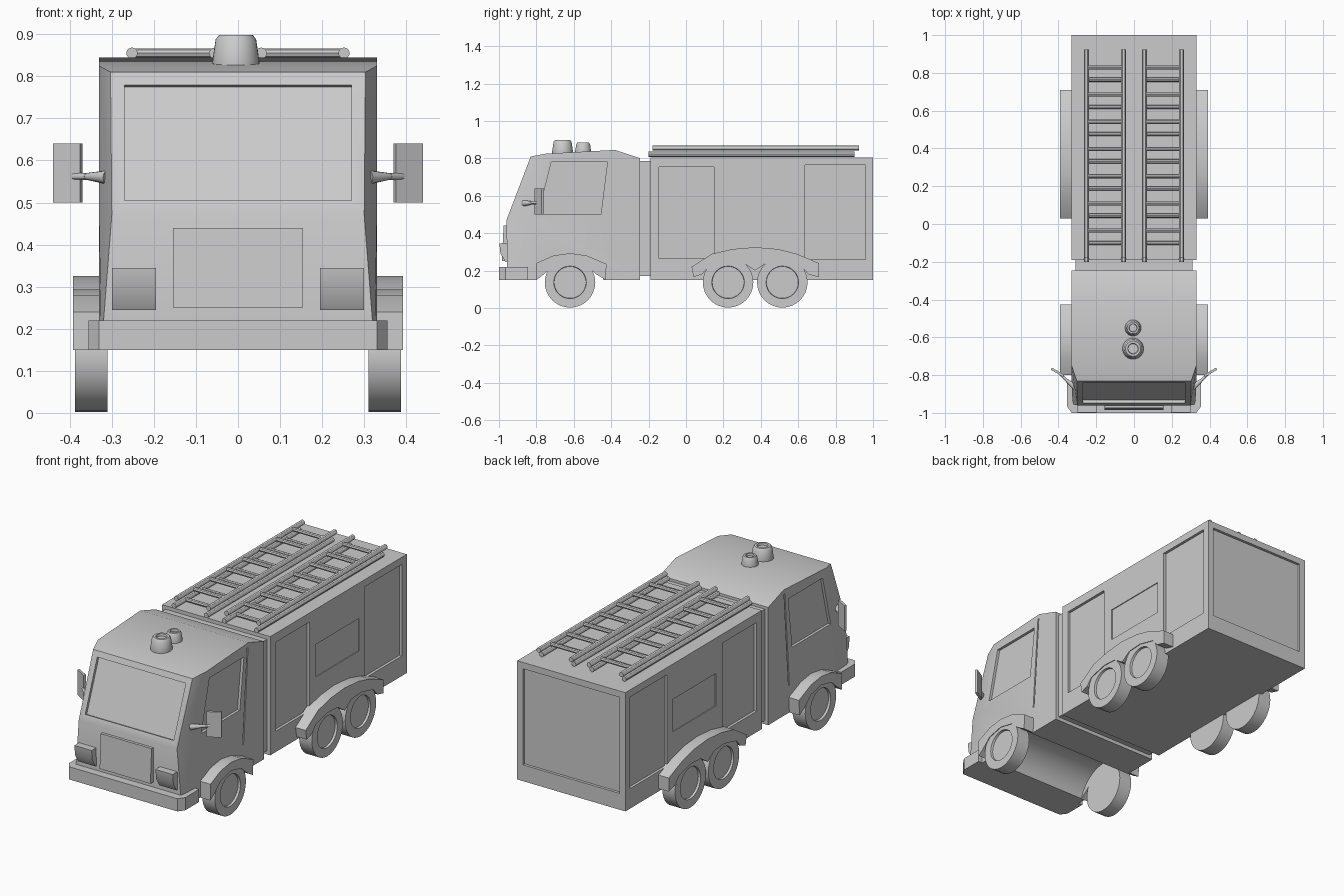
import bpy, bmesh, math
from mathutils import Vector

if "Cube" in bpy.data.objects:
    bpy.data.objects.remove(bpy.data.objects["Cube"], do_unlink=True)

grey = bpy.data.materials.new("light_grey")
grey.use_nodes = True
grey.diffuse_color = (0.6, 0.6, 0.6, 1)
grey.node_tree.nodes["Principled BSDF"].inputs["Base Color"].default_value = (0.6, 0.6, 0.6, 1)


def finish(name, bm):
    bmesh.ops.recalc_face_normals(bm, faces=bm.faces[:])
    mesh = bpy.data.meshes.new(name)
    bm.to_mesh(mesh)
    bm.free()
    mesh.materials.append(grey)
    ob = bpy.data.objects.new(name, mesh)
    bpy.context.collection.objects.link(ob)
    return ob


def prism(name, points, offset):
    """Extrude a planar loop of 3D points along an offset vector."""
    bm = bmesh.new()
    face = bm.faces.new([bm.verts.new(p) for p in points])
    extruded = bmesh.ops.extrude_face_region(bm, geom=[face], use_keep_orig=True)
    moved = [v for v in extruded["geom"] if isinstance(v, bmesh.types.BMVert)]
    bmesh.ops.translate(bm, verts=moved, vec=offset)
    return finish(name, bm)


def side_prism(name, profile, x0, x1):
    return prism(name, [(x0, y, z) for y, z in profile], (x1 - x0, 0, 0))


def rect(a0, a1, b0, b1):
    return [(a0, b0), (a1, b0), (a1, b1), (a0, b1)]


def box(name, x0, x1, y0, y1, z0, z1):
    return side_prism(name, rect(y0, y1, z0, z1), x0, x1)


def rod(name, start, end, r0, r1=None, sides=12):
    start, end = Vector(start), Vector(end)
    axis = end - start
    bm = bmesh.new()
    bmesh.ops.create_cone(bm, cap_ends=True, segments=sides, radius1=r0,
                          radius2=r0 if r1 is None else r1, depth=axis.length)
    bmesh.ops.rotate(bm, verts=bm.verts, matrix=axis.to_track_quat('Z', 'Y').to_matrix())
    bmesh.ops.translate(bm, verts=bm.verts, vec=(start + end) / 2)
    return finish(name, bm)


def cut(target, cutter):
    mod = target.modifiers.new("cut", 'BOOLEAN')
    mod.operation, mod.solver, mod.object = 'DIFFERENCE', 'EXACT', cutter
    bpy.context.view_layer.objects.active = target
    bpy.ops.object.modifier_apply(modifier=mod.name)
    bpy.data.objects.remove(cutter, do_unlink=True)


def lathe(name, profile, axis_point, axis, steps=32):
    """Spin (radius, height) points about the X or Z axis."""
    bm = bmesh.new()
    if axis == 'X':
        pts, vec = [(h, r, 0) for r, h in profile], (1, 0, 0)
    else:
        pts, vec = [(r, 0, h) for r, h in profile], (0, 0, 1)
    verts = [bm.verts.new(p) for p in pts]
    edges = [bm.edges.new(pair) for pair in zip(verts, verts[1:])]
    bmesh.ops.spin(bm, geom=verts + edges, cent=(0, 0, 0), axis=vec,
                   angle=math.tau, steps=steps)
    bmesh.ops.remove_doubles(bm, verts=bm.verts, dist=0.0005)
    bmesh.ops.translate(bm, verts=bm.verts, vec=axis_point)
    return finish(name, bm)


# Cab shell with tapered front corners
half = {"F0": (.325, -.955, .15), "F1": (.30, -.96, .47), "F2": (.303, -.83, .81),
        "S0": (.33, -.845, .15), "S1": (.33, -.845, .47), "S2": (.33, -.75, .825),
        "R": (.33, -.38, .845), "B": (.33, -.245, .80), "B0": (.33, -.245, .15)}
bm = bmesh.new()
sides = [{k: bm.verts.new((s * x, y, z)) for k, (x, y, z) in half.items()} for s in (1, -1)]
for side in sides:
    for keys in ("S0 S1 S2 R B B0", "F0 F1 S1 S0", "F1 F2 S2 S1"):
        bm.faces.new([side[k] for k in keys.split()])
loop = "F0 F1 F2 S2 R B B0 S0".split()
for a, b in zip(loop, loop[1:] + loop[:1]):
    bm.faces.new([sides[0][a], sides[0][b], sides[1][b], sides[1][a]])
cab = finish("cab", bm)

# Cab recesses: wheel arch, windshield, side windows, door grooves
cut(cab, rod("arch_cutter", (-.5, -.62, .10), (.5, -.62, .10), .185, sides=48))


def front_y(z):
    return -.96 + (z - .47) * .13 / .34


normal = Vector((0, -.34, .13)).normalized()
glass = [Vector((x, front_y(z), z)) - normal * .015 for x, z in rect(-.27, .27, .505, .78)]
cut(cab, prism("windshield_cutter", glass, normal * .05))
for s in (1, -1):
    window = [(-.79, .50), (-.455, .50), (-.42, .78), (-.72, .78)]
    cut(cab, side_prism("window_cutter", window, s * .315, s * .36))
    groove = [(-.43, .30), (-.422, .30), (-.383, .82), (-.391, .82)]
    cut(cab, side_prism("groove_cutter", groove, s * .324, s * .36))

# Rear body with recessed shutters
box("body_connector", -.31, .31, -.26, -.18, .17, .785)
body = box("rear_body", -.33, .33, -.19, 1, .15, .805)
for s in (1, -1):
    for y0, y1, z0, z1, depth in ((-.145, .15, .265, .755, .015),
                                  (.21, .585, .43, .61, .005),
                                  (.635, .96, .26, .765, .015)):
        cut(body, box("panel_cutter", s * (.33 - depth), s * .36, y0, y1, z0, z1))
cut(body, box("back_cutter", -.295, .295, .985, 1.05, .24, .77))

# Bumper, grille and headlights
bumper = [(.355, -.845), (.355, -.965), (.33, -1)]
outline = bumper + [(-x, y) for x, y in reversed(bumper)]
prism("bumper", [(x, y, .15) for x, y in outline], (0, 0, .07))
side_prism("grille", [(-.93, .44), (-.975, .44), (-.985, .25), (-.93, .25)], -.155, .155)
lamp = [(-.93, .345), (-.998, .345), (-.992, .29), (-.965, .245), (-.93, .245)]

# Fender profiles: outer edge, then inner arches
front_fender = [(-.80, .15), (-.80, .24), (-.71, .28), (-.62, .293), (-.53, .28),
                (-.425, .235), (-.43, .15), (-.48, .18), (-.53, .225), (-.62, .245),
                (-.71, .225), (-.76, .18)]
rear_fender = [(.04, .165), (.03, .22), (.14, .29), (.25, .315), (.37, .325), (.49, .315),
               (.59, .29), (.71, .24), (.71, .165), (.655, .18), (.62, .22), (.515, .245),
               (.43, .24), (.37, .20), (.31, .24), (.225, .245), (.12, .22), (.085, .18)]
tyre = [(0, .31), (.135, .31), (.135, .388), (.087, .388), (.085, .376), (0, .376)]

for s, tag in ((1, "left"), (-1, "right")):
    side_prism(tag + "_headlight", lamp, s * .195, s * .30)
    side_prism(tag + "_front_fender", front_fender, s * .31, s * .392)
    side_prism(tag + "_rear_fender", rear_fender, s * .32, s * .392)
    for name, y in (("front", -.62), ("middle", .225), ("rear", .515)):
        lathe(f"{tag}_{name}_wheel", [(r, s * h) for r, h in tyre], (0, y, .137), 'X')
    # Mirror plate and its arm
    plate = [(.375, -.81), (.44, -.772), (.435, -.76), (.37, -.798)]
    prism(tag + "_mirror", [(s * x, y, .50) for x, y in plate], (0, 0, .14))
    rod(tag + "_mirror_arm", (s * .31, -.865, .56), (s * .36, -.825, .562), .017, .008)
    rod(tag + "_mirror_stem", (s * .36, -.825, .562), (s * .39, -.795, .562), .008)

    # Two-section ladder lying on the roof
    for section, z, y0, y1, first in (("lower", .822, -.20, .90, -.10),
                                      ("upper", .855, -.18, .925, -.035)):
        for x in (.055, .252):
            rod(f"{tag}_{section}_ladder_rail", (s * x, y0, z), (s * x, y1, z), .0135)
        for i in range(7):
            y = first + i * .144
            rod(f"{tag}_{section}_ladder_rung", (s * .055, y, z), (s * .252, y, z), .011, sides=8)

# Roof beacons
for name, y, r, top in (("front_beacon", -.66, .056, .898), ("rear_beacon", -.55, .043, .885)):
    lathe(name, [(0, .81), (r * .95, .81), (r, .835), (r * .86, top - .01), (r * .72, top),
                 (r * .5, top), (r * .46, top - .012), (0, top - .012)], (-.005, y, 0), 'Z')

# Smooth curved surfaces, keep edges sharp
for ob in bpy.context.scene.objects:
    ob.select_set(ob.type == 'MESH')
bpy.context.view_layer.objects.active = cab
bpy.ops.object.shade_smooth_by_angle(angle=math.radians(30))
